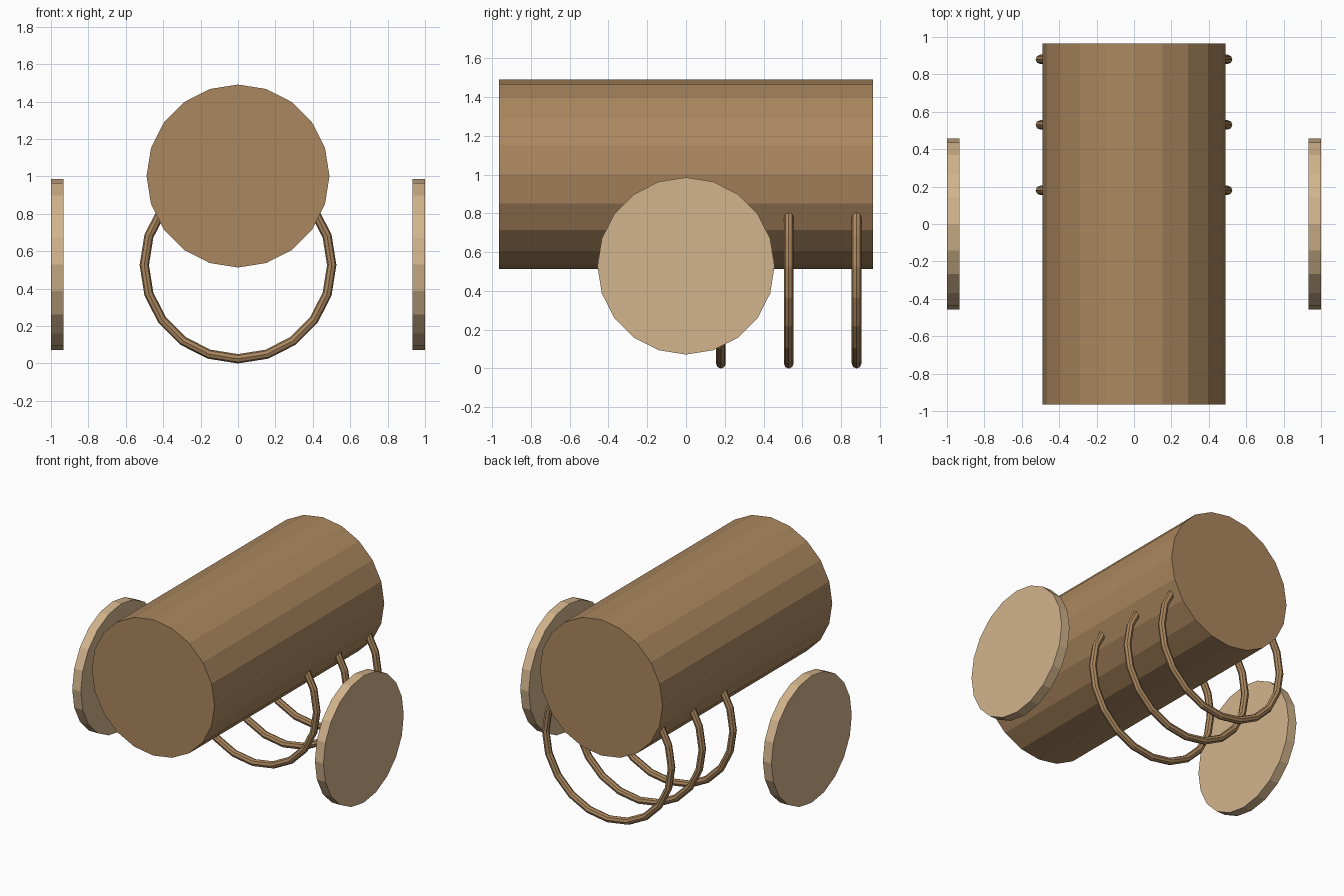
import bpy
from math import pi

if "Cube" in bpy.data.objects:
    bpy.data.objects.remove(bpy.data.objects["Cube"])

SIDES = 20


def material(name, color):
    mat = bpy.data.materials.new(name)
    mat.diffuse_color = (*color, 1)
    mat.use_nodes = True
    mat.node_tree.nodes["Principled BSDF"].inputs["Base Color"].default_value = mat.diffuse_color
    return mat


brown = material("brown_wood", (0.41, 0.245, 0.114))
tan = material("pale_wood", (0.645, 0.456, 0.262))


def finish(name, mat):
    obj = bpy.context.object
    obj.name = name
    obj.data.materials.append(mat)
    bpy.ops.object.transform_apply(location=False, rotation=True, scale=False)


def drum(name, mat, radius, depth, location, rotation):
    bpy.ops.mesh.primitive_cylinder_add(vertices=SIDES, radius=radius, depth=depth,
                                        location=location, rotation=rotation)
    finish(name, mat)


# Barrel lying along y
drum("barrel", brown, 0.489, 1.93, (0, 0, 1.002), (pi / 2, 0, 0))

# Free-standing discs on either side
for side, x in (("left", -0.966), ("right", 0.966)):
    drum(side + "_disc", tan, 0.457, 0.068, (x, 0, 0.529), (0, pi / 2, 0))

# Hoops hanging under the rear half, their tops buried in the barrel
for i, y in enumerate((0.18, 0.53, 0.88)):
    bpy.ops.mesh.primitive_torus_add(major_segments=SIDES, minor_segments=8,
                                     major_radius=0.501, minor_radius=0.025,
                                     location=(0, y, 0.526), rotation=(pi / 2, 0, 0))
    finish(f"hoop_{i + 1}", brown)
